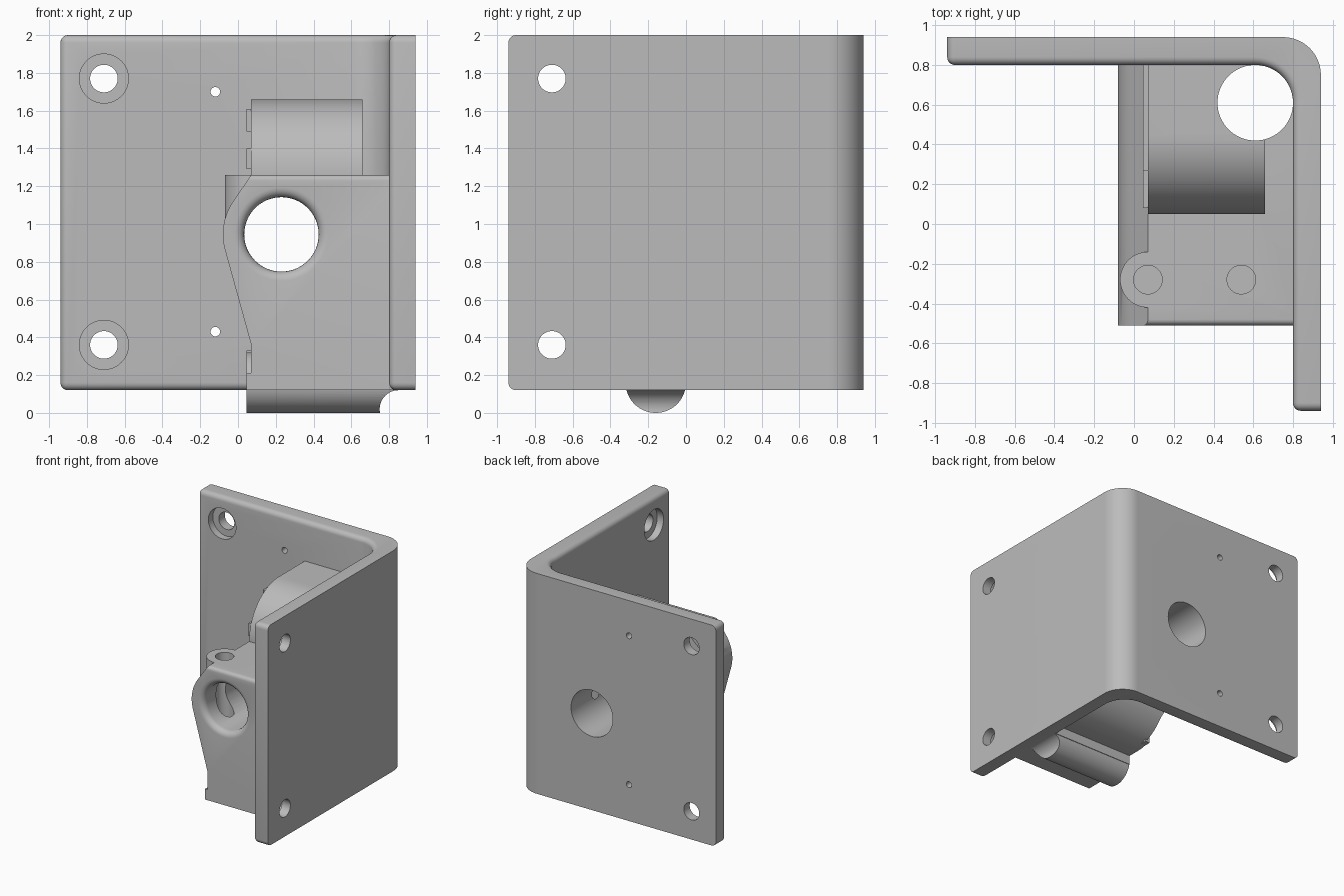
import bpy, bmesh
from math import sin, cos, radians
from mathutils import Vector

cube = bpy.data.objects.get("Cube")
if cube:
    bpy.data.objects.remove(cube, do_unlink=True)

grey = bpy.data.materials.new("machined_grey")
grey.use_nodes = True
grey.diffuse_color = (0.5, 0.5, 0.5, 1)
grey.node_tree.nodes["Principled BSDF"].inputs["Base Color"].default_value = (0.5, 0.5, 0.5, 1)


def arc(cx, cy, r, start, end, steps=20):
    angles = [radians(start + (end - start) * i / steps) for i in range(steps + 1)]
    return [(cx + r * cos(a), cy + r * sin(a)) for a in angles]


def place(axis, u, v, w):
    """Profile point (u, v) at depth w along the given axis."""
    return Vector({"X": (w, u, v), "Y": (u, w, v), "Z": (u, v, w)}[axis])


def prism(name, pts, axis, lo, hi, rule=None, radius=0.04):
    """Extrude a profile; edges accepted by rule are rounded."""
    bm = bmesh.new()
    verts = [bm.verts.new(place(axis, u, v, lo)) for u, v in pts]
    face = bm.faces.new(verts)
    new = bmesh.ops.extrude_face_region(bm, geom=[face])["geom"]
    shift = place(axis, 0, 0, hi - lo)
    bmesh.ops.translate(bm, vec=shift, verts=[g for g in new if isinstance(g, bmesh.types.BMVert)])
    bmesh.ops.recalc_face_normals(bm, faces=bm.faces[:])
    if rule:
        edges = [e for e in bm.edges if rule(e.verts[0].co, e.verts[1].co)]
        bmesh.ops.bevel(bm, geom=edges, offset=radius, segments=5, profile=0.5, affect="EDGES")
    mesh = bpy.data.meshes.new(name)
    bm.to_mesh(mesh)
    bm.free()
    mesh.materials.append(grey)
    obj = bpy.data.objects.new(name, mesh)
    bpy.context.collection.objects.link(obj)
    return obj


def rod(name, axis, u, v, r, lo, hi):
    return prism(name, arc(u, v, r, 0, 360, 64)[:-1], axis, lo, hi)


def box(name, y0, y1, z0, z1, x0, x1):
    return prism(name, [(y0, z0), (y1, z0), (y1, z1), (y0, z1)], "X", x0, x1)


def combine(obj, tool, operation="DIFFERENCE", keep=False):
    mod = obj.modifiers.new("combine", "BOOLEAN")
    mod.operation, mod.solver, mod.object = operation, "EXACT", tool
    bpy.context.view_layer.objects.active = obj
    bpy.ops.object.modifier_apply(modifier=mod.name)
    if not keep:
        bpy.data.objects.remove(tool, do_unlink=True)


# Angle bracket: two plates with a rounded corner
IN, OUT, LOW, TOP = 0.80, 0.94, 0.12, 2.0
outline = [(-OUT, IN)] + arc(0.61, 0.61, 0.19, 90, 0) + [(IN, -OUT), (OUT, -OUT)]
outline += arc(0.75, 0.75, 0.19, 0, 90) + [(-OUT, OUT)]


def inner(p):
    on_arc = abs((Vector((p.x, p.y)) - Vector((0.61, 0.61))).length - 0.19) < 0.001
    on_corner = on_arc and p.x > 0.6 and p.y > 0.6
    return on_corner or (abs(p.y - IN) < 0.001 and p.x < 0.7) or (abs(p.x - IN) < 0.001 and p.y < 0.7)


def bracket_edge(a, b):
    at_end = all(p.x < -0.93 for p in (a, b)) or all(p.y < -0.93 for p in (a, b))
    across = at_end and abs(a.z - b.z) < 0.001
    return (inner(a) and inner(b) and (abs(a.z - b.z) < 0.001 or at_end)) or across


bracket = prism("angle_bracket", outline, "Z", LOW, TOP, bracket_edge)

# Counterbored mounting holes and dowel holes
for z in (0.36, 1.77):
    for axis in "YX":
        combine(bracket, rod("mount_hole", axis, -0.71, z, 0.073, 0.7, 1.0))
        combine(bracket, rod("counterbore", axis, -0.71, z, 0.13, 0.7, 0.86))
for z in (0.43, 1.70):
    combine(bracket, rod("dowel_hole", "Y", -0.12, z, 0.025, 0.7, 1.0))

# Clamp block with a bulged flank around its main bore
BX, BZ, FRONT = 0.23, 0.945, -0.51
section = [(0.87, LOW), (0.045, LOW), (0.045, 0.21), (0.07, 0.21), (0.07, 0.36)]
section += arc(BX, BZ, 0.31, 195.4, 145.5) + [(0.07, 1.26), (0.87, 1.26)]
block = prism("clamp_block", section, "Y", FRONT, 0.87,
              lambda a, b: all(p.y < -0.5 and p.z > 1.25 for p in (a, b)), 0.03)

# Rounded underside towards the back
under = [(0.0, 0.0), (0.0, 0.2)] + arc(0.1, 0.6, 0.4, 270, 360) + [(1.0, 0.6), (1.0, 0.0)]
combine(block, prism("underside_cutter", under, "X", -0.5, 0.86))

# Screw boss on the flank and two blind screw holes
combine(block, rod("screw_boss", "Z", 0.07, -0.28, 0.14, 0.92, 1.26), "UNION")

# Main bore with a rounded mouth
bore = rod("main_bore", "Y", BX, BZ, 0.197, -0.8, 1.2)
combine(bracket, bore, keep=True)
combine(block, bore)
bm = bmesh.new()
rings = []
for y, r in [(FRONT - 0.02, 0.24)] + [(FRONT + 0.05 - 0.05 * sin(radians(t)), 0.247 - 0.05 * cos(radians(t)))
                                     for t in (90, 72, 54, 36, 18, 0)]:
    rings.append([bm.verts.new((u, y, v)) for u, v in arc(BX, BZ, r, 0, 360, 64)[:-1]])
for a, b in zip(rings, rings[1:]):
    for i in range(64):
        j = (i + 1) % 64
        bm.faces.new((a[i], a[j], b[j], b[i]))
bm.faces.new(rings[0])
bm.faces.new(rings[-1])
bmesh.ops.recalc_face_normals(bm, faces=bm.faces[:])
flare_mesh = bpy.data.meshes.new("bore_mouth")
bm.to_mesh(flare_mesh)
bm.free()
flare_mesh.materials.append(grey)
flare = bpy.data.objects.new("bore_mouth", flare_mesh)
bpy.context.collection.objects.link(flare)
combine(block, flare)
for x in (0.07, 0.54):
    combine(block, rod("screw_hole", "Z", x, -0.28, 0.072, 0.7, 1.4))

# Upper housing with a quarter-round front
hood = [(0.05, 1.2)] + arc(0.45, 1.26, 0.4, 180, 90) + [(0.87, 1.66), (0.87, 1.2)]
housing = prism("upper_housing", hood, "X", 0.07, 0.66)

# Vertical bore through housing and block
shaft = rod("vertical_bore", "Z", 0.61, 0.61, 0.19, -0.2, 2.2)
combine(housing, shaft, keep=True)
combine(block, shaft)

# Half-round rib below the block, scooped at its plate end
rib = rod("lower_rib", "X", -0.16, 0.16, 0.16, 0.045, 0.85)
combine(rib, rod("rib_scoop", "Y", 0.85, 0.02, 0.1, -0.5, 0.3))

# Raised pads on the left flank
pads = [box("upper_pad", 0.27, 0.82, 1.49, 1.61, 0.045, 0.09),
        box("middle_pad", 0.08, 0.82, 1.29, 1.40, 0.045, 0.09),
        box("lower_pad", 0.0, 0.25, 0.21, 0.33, 0.045, 0.09)]

for obj in [bracket, block, housing, rib] + pads:
    bpy.ops.object.select_all(action="DESELECT")
    obj.select_set(True)
    bpy.context.view_layer.objects.active = obj
    bpy.ops.object.shade_smooth_by_angle(angle=radians(30))
